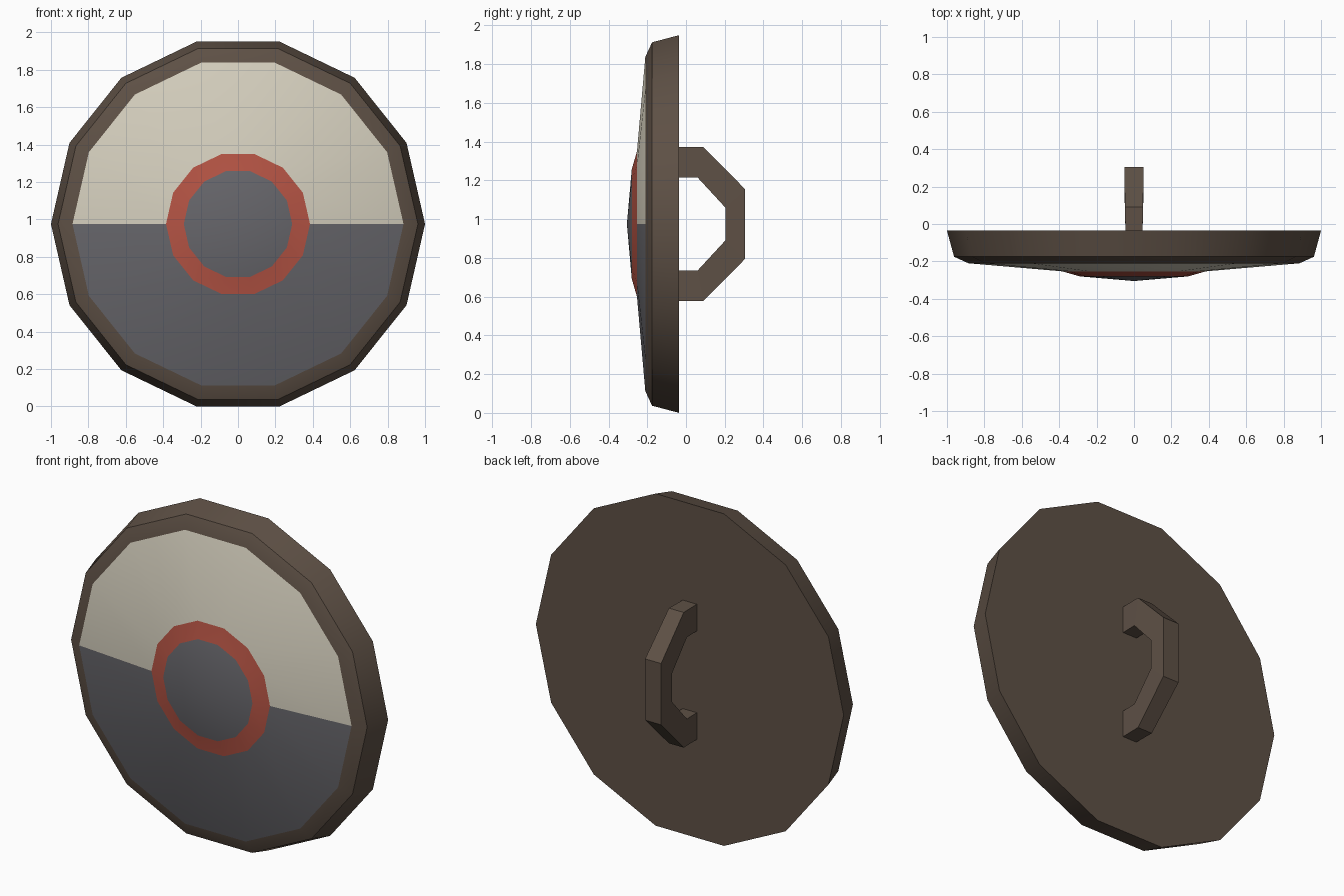
import bpy, bmesh, math

if "Cube" in bpy.data.objects:
    bpy.data.objects.remove(bpy.data.objects["Cube"])

SIDES = 14
CZ = math.sin(math.radians(90 - 180 / SIDES))   # disc centre height


def material(name, rgb):
    m = bpy.data.materials.new(name)
    m.diffuse_color = (*rgb, 1)
    m.use_nodes = True
    m.node_tree.nodes["Principled BSDF"].inputs["Base Color"].default_value = m.diffuse_color
    return m


BROWN = material("brown_wood", (0.112, 0.081, 0.060))
CREAM = material("cream_paint", (0.66, 0.62, 0.51))
GREY = material("slate_grey", (0.135, 0.133, 0.147))
RED = material("red_paint", (0.46, 0.088, 0.058))


def finish(name, bm, mats):
    bmesh.ops.recalc_face_normals(bm, faces=bm.faces)
    me = bpy.data.meshes.new(name)
    bm.to_mesh(me)
    bm.free()
    for m in mats:
        me.materials.append(m)
    ob = bpy.data.objects.new(name, me)
    bpy.context.collection.objects.link(ob)
    return ob


# shield disc: rings of (radius, y), from the back to the domed front
profile = [(1.0, -0.035), (0.962, -0.175), (0.885, -0.21),
           (0.385, -0.253), (0.29, -0.28)]
bm = bmesh.new()
rings = []
for r, y in profile:
    angles = [math.tau * i / SIDES for i in range(SIDES)]
    rings.append([bm.verts.new((r * math.cos(a), y, CZ + r * math.sin(a))) for a in angles])
bm.faces.new(rings[0])
for k in range(len(rings) - 1):
    for i in range(SIDES):
        j = (i + 1) % SIDES
        f = bm.faces.new((rings[k][i], rings[k][j], rings[k + 1][j], rings[k + 1][i]))
        if k == 2:      # painted field: cream above, grey below
            f.material_index = 1 if f.calc_center_median().z > CZ else 2
        elif k == 3:    # red ring
            f.material_index = 3
# grey boss in the middle
apex = bm.verts.new((0, -0.305, CZ))
for i in range(SIDES):
    f = bm.faces.new((rings[-1][i], rings[-1][(i + 1) % SIDES], apex))
    f.material_index = 2
shield = finish("shield_disc", bm, [BROWN, CREAM, GREY, RED])
bpy.context.view_layer.objects.active = shield
shield.select_set(True)
bpy.ops.object.shade_smooth_by_angle(angle=math.radians(30))
shield.select_set(False)

# handle: upper half sections (outer y, outer z, inner y, inner z, half width), mirrored down
upper = [(-0.036, 0.397, -0.036, 0.24, 0.046),
         (0.09, 0.397, 0.06, 0.24, 0.048),
         (0.305, 0.18, 0.203, 0.085, 0.052)]
lower = [(oy, -oz, iy, -iz, w) for oy, oz, iy, iz, w in reversed(upper)]
bm = bmesh.new()
sections = []
for oy, oz, iy, iz, w in upper + lower:
    corners = [(-w, oy, oz), (w, oy, oz), (w, iy, iz), (-w, iy, iz)]
    sections.append([bm.verts.new((x, y, CZ + z)) for x, y, z in corners])
for a, b in zip(sections, sections[1:]):
    for i in range(4):
        j = (i + 1) % 4
        bm.faces.new((a[i], a[j], b[j], b[i]))
bm.faces.new(sections[0])
bm.faces.new(sections[-1])
finish("back_handle", bm, [BROWN])
